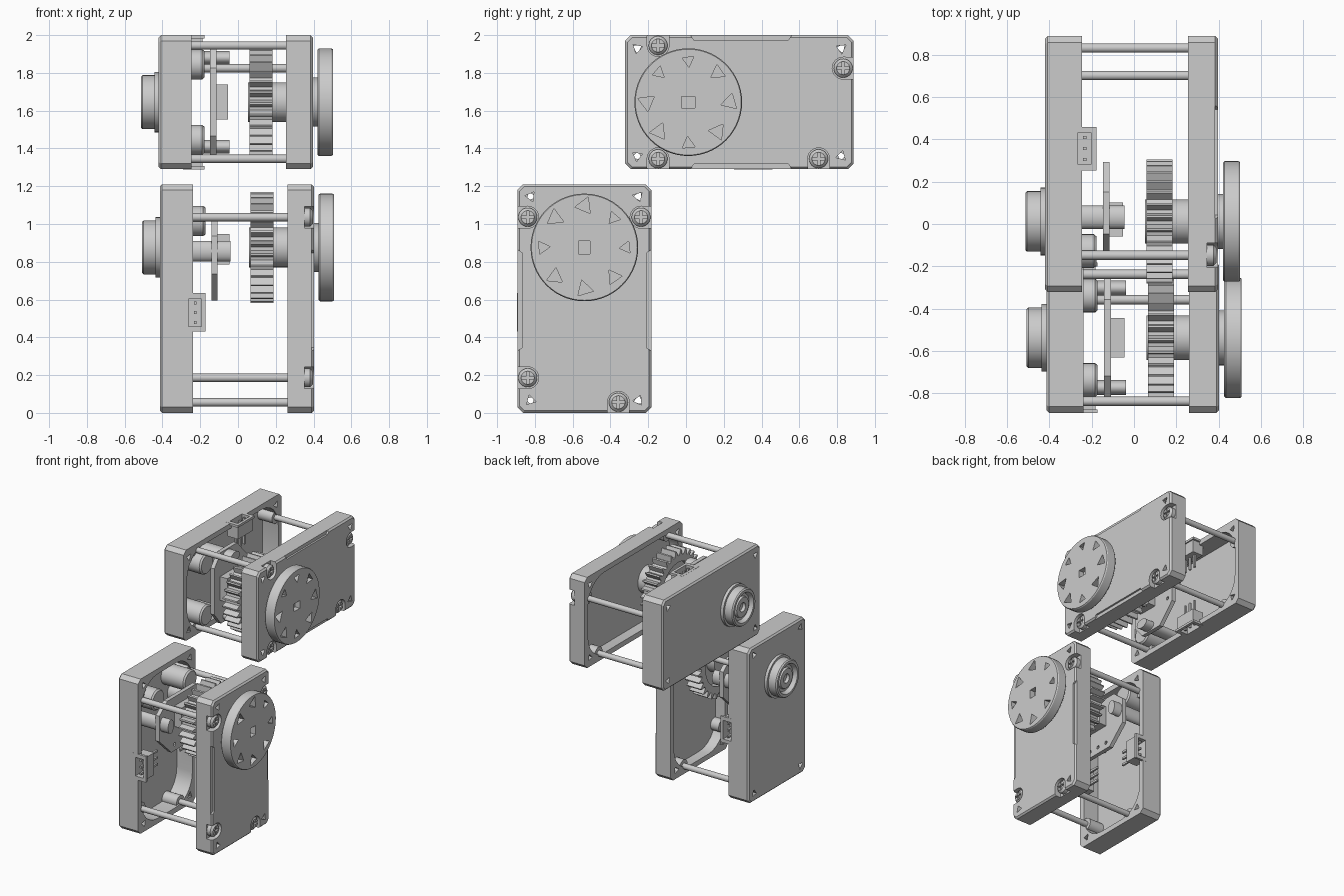
import bpy, bmesh, math, random
from mathutils import Matrix

if "Cube" in bpy.data.objects:
    bpy.data.objects.remove(bpy.data.objects["Cube"])

random.seed(4)
NEAR, FAR, HALF = -0.334, 0.876, 0.355      # housing extents around the output axis
LEFT = (-0.42, -0.245)                      # x range of left cover
RIGHT = (0.255, 0.396)                      # x range of right cover
SCREWS = [(-0.16, 0.30), (-0.16, -0.30), (0.69, -0.30), (0.82, 0.18)]
CORNERS = [(u, v) for u in (NEAR + 0.064, FAR - 0.066) for v in (-0.285, 0.285)]
unit = []


def loft(name, rings, keep=True):
    """Skin a list of (x, outline) rings along x and cap both ends."""
    bm = bmesh.new()
    loops = [[bm.verts.new((x, u, v)) for u, v in pts] for x, pts in rings]
    n = len(loops[0])
    for a, b in zip(loops, loops[1:]):
        for i in range(n):
            j = (i + 1) % n
            bm.faces.new((a[i], a[j], b[j], b[i]))
    bm.faces.new(loops[0])
    bm.faces.new(loops[-1])
    bmesh.ops.recalc_face_normals(bm, faces=bm.faces)
    mesh = bpy.data.meshes.new(name)
    bm.to_mesh(mesh)
    bm.free()
    obj = bpy.data.objects.new(name, mesh)
    bpy.context.collection.objects.link(obj)
    if keep:
        unit.append(obj)
    return obj


def circle(r, u=0, v=0, n=32, turn=0, squash=1):
    return [(u + r * math.cos(turn + math.tau * i / n),
             v + squash * r * math.sin(turn + math.tau * i / n)) for i in range(n)]


def lathe(name, profile, u=0, v=0, n=40, keep=True):
    return loft(name, [(x, circle(r, u, v, n)) for x, r in profile], keep)


def prism(name, pts, x0, x1, keep=True):
    return loft(name, [(x0, pts), (x1, pts)], keep)


def box(name, x, u, v, keep=True):
    v = sorted(v)
    return prism(name, [(u[0], v[0]), (u[1], v[0]), (u[1], v[1]), (u[0], v[1])], *x, keep)


def outline(inset, r, steps=1):
    """Housing outline with corners cut (steps=1) or rounded."""
    a, b, h = NEAR + inset, FAR - inset, HALF - inset
    centres = [(b - r, h - r), (a + r, h - r), (a + r, r - h), (b - r, r - h)]
    return [(u + r * math.cos(t), v + r * math.sin(t))
            for k, (u, v) in enumerate(centres)
            for t in [(k + s / steps) * math.pi / 2 for s in range(steps + 1)]]


def cut(obj, cutters):
    for c in cutters:
        c.hide_render = True
        m = obj.modifiers.new("cut", 'BOOLEAN')
        m.operation, m.solver, m.object = 'DIFFERENCE', 'EXACT', c
    dg = bpy.context.evaluated_depsgraph_get()
    mesh = bpy.data.meshes.new_from_object(obj.evaluated_get(dg))
    obj.modifiers.clear()
    obj.data = mesh
    for c in cutters:
        bpy.data.objects.remove(c)


def pocket(u, v):
    """Screw counterbore that runs out through the nearest edge."""
    pts = circle(0.058, u, v, 24)
    if abs(v) > 0.25:
        s = math.copysign(1, v)
        pts = [(p, q + 0.1 * s if (q - v) * s > 0.001 else q) for p, q in pts]
    else:
        pts = [(p + 0.1 if p - u > 0.001 else p, q) for p, q in pts]
    return prism("pocket", pts, 0.345, 0.5, False)


def corner_holes(x0, x1):
    return [prism("hole", circle(0.03, u, v, 3, random.uniform(0, 6)), x0, x1, False)
            for u, v in CORNERS]


# Left cover: open shell with corner holes and connector slots
body, rim = outline(0, 0.03), outline(0.012, 0.025)
left = loft("left_cover", [(LEFT[0], rim), (LEFT[0] + 0.012, body), (LEFT[1], body)])
tools = [prism("cavity", outline(0.04, 0.2, 6), LEFT[0] + 0.04, 0, False)]
tools += corner_holes(-0.6, 0)
tools += [box("slot", (-0.285, 0), (0.255, 0.435), (s * 0.25, s * 0.5), False) for s in (1, -1)]
cut(left, tools)

# Right cover: shell with screw pockets and shallow grip recesses
right = loft("right_cover", [(RIGHT[0], body), (RIGHT[1] - 0.012, body), (RIGHT[1], rim)])
tools = [prism("cavity", outline(0.04, 0.2, 6), 0, 0.335, False)]
tools += corner_holes(0, 0.6) + [pocket(u, v) for u, v in SCREWS]
for s in (1, -1):
    recess = [(-0.02, 0.4), (0.03, 0.328), (0.53, 0.328), (0.58, 0.4)]
    tools.append(prism("recess", [(u, s * v) for u, v in recess], 0.382, 0.5, False))
cut(right, tools)

# Screws with cross slots, their rods and the bosses that hold them
for i, (u, v) in enumerate(SCREWS):
    head = lathe(f"screw_head_{i}", [(0.34, 0.05), (0.375, 0.05), (0.39, 0.035)], u, v, 24)
    cut(head, [box("slot", (0.372, 0.5), (u - a, u + a), (v - b, v + b), False)
               for a, b in ((0.034, 0.007), (0.007, 0.034))])
    lathe(f"rod_{i}", [(-0.39, 0.022), (0.345, 0.022)], u, v, 16)
    lathe(f"left_boss_{i}", [(-0.39, 0.048), (-0.255, 0.048)], u, v, 20)
    lathe(f"right_boss_{i}", [(0.265, 0.048), (0.342, 0.048)], u, v, 20)

# Rear bearing boss with a stepped, recessed face
lathe("rear_bearing", [(-0.475, 0.035), (-0.5, 0.035), (-0.5, 0.075), (-0.485, 0.08),
                       (-0.485, 0.1), (-0.514, 0.115), (-0.514, 0.135), (-0.505, 0.143),
                       (-0.443, 0.143), (-0.443, 0.16), (-0.415, 0.16)])

# Output gear: toothed ring, web and hub in one skin
TEETH = 30
N = TEETH * 4
teeth = []
for i in range(N):
    r = 0.293 if i % 4 < 2 else 0.252
    t = math.tau * (i + (0.15 if i % 4 in (0, 3) else -0.15)) / N
    teeth.append((r * math.cos(t), r * math.sin(t)))
hub, inner = circle(0.105, n=N), circle(0.2, n=N)
loft("output_gear", [(0.052, hub), (0.12, hub), (0.12, inner), (0.06, inner),
                     (0.06, teeth), (0.183, teeth), (0.183, hub), (0.38, hub)])

# Round horn with a ring of triangular holes
lathe("horn_collar", [(0.37, 0.13), (0.43, 0.13)])
horn = lathe("horn", [(0.42, 0.278), (0.428, 0.285), (0.494, 0.285), (0.502, 0.28)], n=56)
tools = [box("square_hole", (0.46, 0.6), (-0.035, 0.035), (-0.03, 0.03), False)]
for k in range(8):
    t = math.tau * k / 8
    tri = circle(random.uniform(0.032, 0.055), 0.22 * math.cos(t), 0.22 * math.sin(t),
                 3, random.uniform(0, 6))
    tools.append(prism("hole", tri, 0.45, 0.6, False))
cut(horn, tools)

# Circuit board with its sensor block, posts and discs
board = [(-0.14, -0.18), (-0.06, -0.278), (0.14, -0.278), (0.28, -0.13),
         (0.28, 0.13), (0.14, 0.278), (-0.06, 0.278), (-0.14, 0.18)]
circuit_board = prism("circuit_board", board, -0.147, -0.115)
cut(circuit_board, [prism("hole", circle(0.014, 0.23, v, 8), -0.3, 0, False)
                    for v in (-0.09, 0, 0.09)])
box("sensor_block", (-0.12, -0.052), (-0.07, 0.09), (-0.093, 0.093))
for side, s in (("top", 1), ("bottom", -1)):
    prism(f"{side}_post", circle(0.055, 0.02, s * 0.235, 24, 0, 0.65), -0.39, -0.045)
    lathe(f"{side}_disc", [(-0.39, 0.08), (-0.19, 0.08), (-0.178, 0.07)], -0.14, s * 0.2, 28)

    # Three-pin connector facing out of the side wall
    plug = box(f"{side}_connector", (-0.28, -0.187), (0.258, 0.432), (s * 0.24, s * 0.35))
    cut(plug, [box("mouth", (-0.268, -0.2), (0.272, 0.418), (s * 0.27, s * 0.5), False)])
    flange = box(f"{side}_connector_flange", (-0.291, -0.178), (0.242, 0.446),
                 (s * 0.338, s * 0.356))
    cut(flange, [box("mouth", (-0.268, -0.2), (0.272, 0.418), (s * 0.2, s * 0.5), False)])
    for k in range(3):
        u = 0.345 + 0.052 * (k - 1)
        box(f"{side}_pin_{k}", (-0.24, -0.225), (u - 0.008, u + 0.008), (s * 0.14, s * 0.345))

# Smooth round parts while keeping hard edges
bpy.ops.object.select_all(action='DESELECT')
for obj in unit:
    obj.select_set(True)
bpy.context.view_layer.objects.active = unit[0]
bpy.ops.object.shade_smooth_by_angle(angle=math.radians(30))

# Place the lying upper unit and a standing lower copy
upper = Matrix.Translation((0, 0.012, 1.645))
lower = Matrix.Translation((0.006, -0.538, 0.876)) @ Matrix.Rotation(-math.pi / 2, 4, 'X')
for obj in unit:
    part = obj.name
    twin = obj.copy()
    bpy.context.collection.objects.link(twin)
    obj.name, twin.name = "upper_" + part, "lower_" + part
    obj.matrix_world, twin.matrix_world = upper, lower
    obj.select_set(False)
